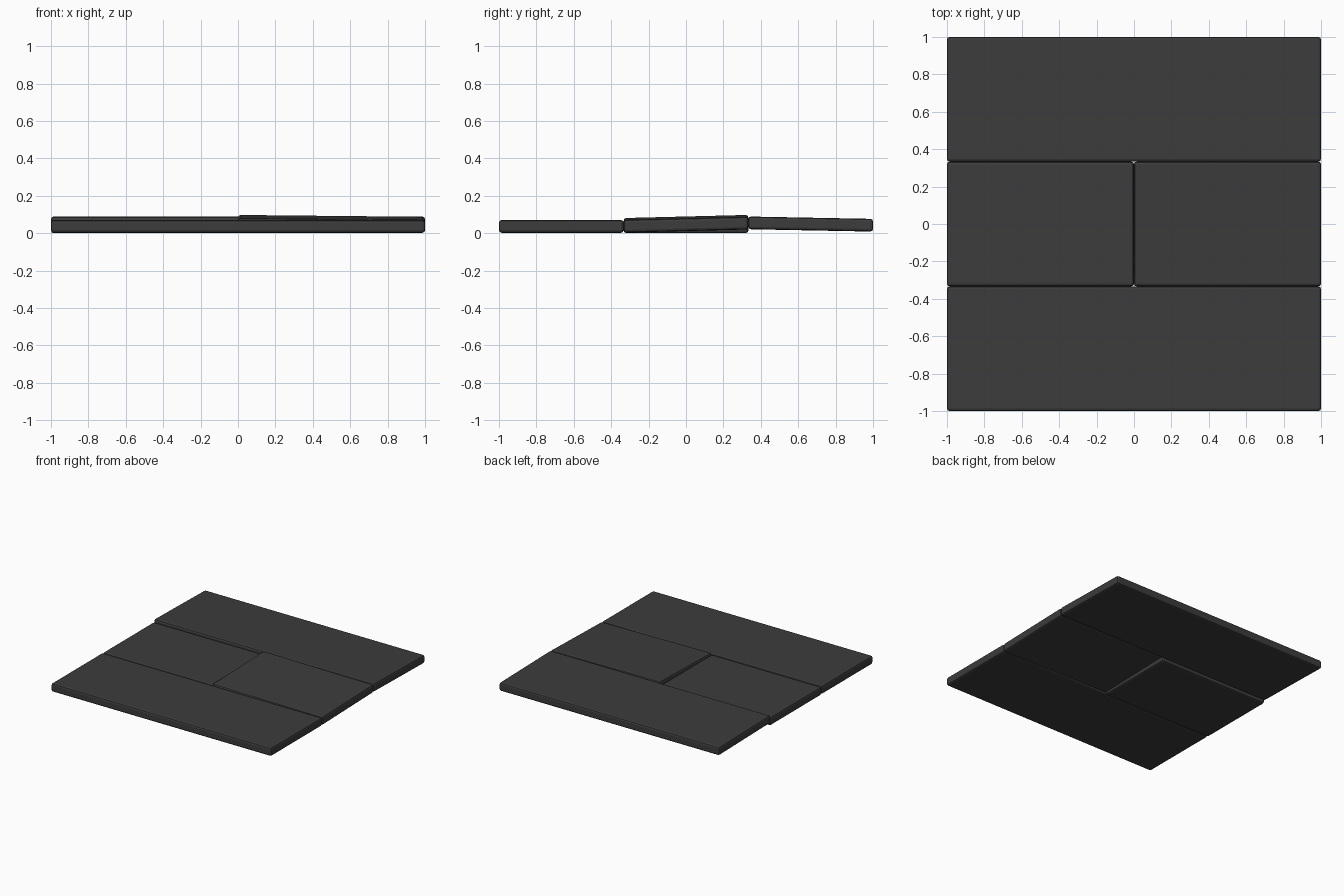
import bpy, bmesh

if "Cube" in bpy.data.objects:
    bpy.data.objects.remove(bpy.data.objects["Cube"])

mat = bpy.data.materials.new("dark_stone")
mat.diffuse_color = (0.045, 0.045, 0.045, 1)
mat.use_nodes = True
mat.node_tree.nodes["Principled BSDF"].inputs["Base Color"].default_value = mat.diffuse_color

THICK = 0.068
ROW = 2 / 3


def slab(name, x0, x1, y0, y1, base, slope_x=0.0, slope_y=0.0):
    """Chamfered slab; base is the underside height at (x0, y0)."""
    bm = bmesh.new()
    bmesh.ops.create_cube(bm, size=1)
    for v in bm.verts:
        v.co.x = (x0 + x1) / 2 + v.co.x * (x1 - x0)
        v.co.y = (y0 + y1) / 2 + v.co.y * (y1 - y0)
        v.co.z = (v.co.z + 0.5) * THICK
    bmesh.ops.bevel(bm, geom=bm.edges[:], offset=0.014, segments=2,
                    profile=0.5, affect='EDGES')
    # gentle uneven tilt
    for v in bm.verts:
        v.co.z += base + slope_x * (v.co.x - x0) + slope_y * (v.co.y - y0)
    me = bpy.data.meshes.new(name)
    bm.to_mesh(me)
    bm.free()
    me.materials.append(mat)
    ob = bpy.data.objects.new(name, me)
    bpy.context.collection.objects.link(ob)
    return ob


# full-width slabs front and back
slab("front_slab", -1, 1, -1, -1 + ROW, 0.002)
slab("back_slab", -1, 1, 1 - ROW, 1, 0.021, slope_y=-0.019)

# half-width slabs in the middle row
slab("middle_left_slab", -1, 0, -ROW / 2, ROW / 2, 0.0)
slab("middle_right_slab", 0, 1, -ROW / 2, ROW / 2, 0.013,
     slope_x=-0.010, slope_y=0.025)
